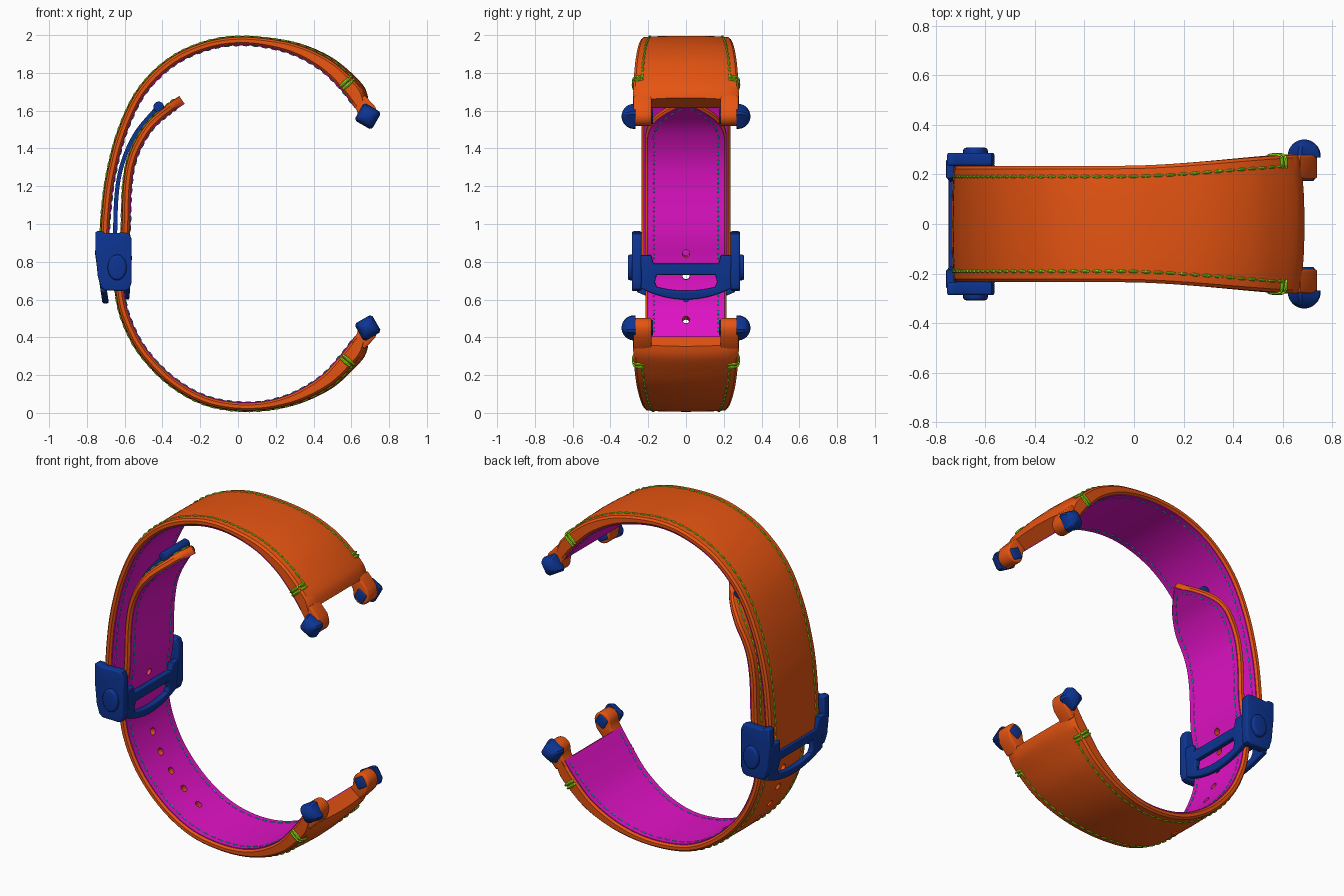
import bpy, bmesh
from math import sin, cos, pi, radians
from mathutils import Vector, Matrix

if "Cube" in bpy.data.objects:
    bpy.data.objects.remove(bpy.data.objects["Cube"])

def material(name, rgb):
    m = bpy.data.materials.new(name)
    m.diffuse_color = (*rgb, 1)
    m.use_nodes = True
    m.node_tree.nodes["Principled BSDF"].inputs["Base Color"].default_value = m.diffuse_color
    return m

ORANGE = material("leather", (0.80, 0.09, 0.006))
PINK = material("lining", (0.75, 0.006, 0.56))
BLUE = material("metal", (0.004, 0.035, 0.29))
GREEN = material("outer_thread", (0.30, 0.80, 0.01))
CYAN = material("inner_thread", (0.01, 0.70, 0.72))

def from_bm(name, bm, mat):
    bmesh.ops.recalc_face_normals(bm, faces=bm.faces[:])
    me = bpy.data.meshes.new(name)
    bm.to_mesh(me)
    bm.free()
    me.materials.clear()
    me.materials.append(mat)
    ob = bpy.data.objects.new(name, me)
    bpy.context.collection.objects.link(ob)
    return ob

def smooth(t):
    t = max(0, min(1, t))
    return t * t * (3 - 2 * t)

def loft(name, rings, mat):
    """Skin closed rings of points and cap both ends."""
    bm = bmesh.new()
    rings = [[bm.verts.new(p) for p in r] for r in rings]
    for a, b in zip(rings, rings[1:]):
        for k in range(len(a)):
            j = (k + 1) % len(a)
            bm.faces.new((a[k], a[j], b[j], b[k]))
    bm.faces.new(rings[0])
    bm.faces.new(rings[-1])
    return from_bm(name, bm, mat)

class Band:
    """A strip following a smooth curve in the xz plane; side = which way is outward."""
    def __init__(self, pts, side, w1=0.235, tip=0):
        p = [Vector(q) for q in pts]
        p = [2 * p[0] - p[1]] + p + [2 * p[-1] - p[-2]]
        self.q, self.s = [], [0]
        for a, b, c, d in zip(p, p[1:], p[2:], p[3:]):
            for t in (k / 12 for k in range(12)):
                self.q.append(0.5 * (2 * b + (c - a) * t + (2 * a - 5 * b + 4 * c - d) * t * t
                                     + (3 * b - a - 3 * c + d) * t ** 3))
        self.q.append(p[-2])
        for a, b in zip(self.q, self.q[1:]):
            self.s.append(self.s[-1] + (b - a).length)
        self.len, self.side, self.w1, self.tip = self.s[-1], side, w1, tip

    def at(self, s, y, off):
        q, n = self.q, len(self.q) - 1
        i = next((k for k in range(n - 1) if self.s[k + 1] >= s), n - 1)
        f = (s - self.s[i]) / (self.s[i + 1] - self.s[i])
        ta, tb = q[i + 1] - q[max(i - 1, 0)], q[min(i + 2, n)] - q[i]
        p, t = q[i].lerp(q[i + 1], f), ta.normalized().lerp(tb.normalized(), f).normalized()
        return Vector((p.x + self.side * t.y * off, y, p.y - self.side * t.x * off))

    def hw(self, s):
        w = self.w1 + (0.28 - self.w1) * smooth(1 - s / 0.8)
        if self.tip and s > self.len - self.tip:
            w *= max(0.02, 1 - ((s - self.len + self.tip) / self.tip) ** 1.9)
        return w

    def edge(self, s):  # side thickness, padded and rolled over towards the lug
        return 0.04 + 0.042 * smooth(1 - s / 0.7) - 0.02 * max(0, 1 - s / 0.07) ** 1.6

    def outer(self, s, y):
        return self.edge(s) + (0.006 + 0.016 * smooth(1 - s / 0.7)) * (1 - (y / self.hw(s)) ** 2)

    def sweep(self, name, mat, section, n=150):
        return loft(name, [[self.at(s, y, o) for y, o in section(s)]
                           for s in (self.len * i / n for i in range(n + 1))], mat)

    def leather(self, s):
        w, e = self.hw(s), self.edge(s)
        r = min(0.012, w * 0.3)
        half = [(w - r, 0), (w, 0.01), (w, e - 0.012), (w - r, self.outer(s, w - r) - 0.002)]
        half += [(w * u, self.outer(s, w * u)) for u in (0.75, 0.4)]
        return half + [(0, self.outer(s, 0))] + [(-y, o) for y, o in reversed(half)]

    def lining(self, s):
        w = max(0.002, self.hw(s) - 0.012)
        return [(w, -0.005), (w, 0.004), (-w, 0.004), (-w, -0.005)]

def facing(a, b):
    return Matrix.Translation((a + b) / 2) @ (b - a).to_track_quat('Z', 'Y').to_matrix().to_4x4()

def dashes(bm, pts, pitch, length, r):
    """Thread stitches laid along a polyline."""
    run, goal = 0, pitch / 2
    for a, b in zip(pts, pts[1:]):
        d = (b - a).length
        while d > 1e-6 and run + d >= goal:
            m = Matrix.Translation((a - b) / 2 + (b - a) * (goal - run) / d) @ facing(a, b)
            bmesh.ops.create_uvsphere(bm, u_segments=8, v_segments=6, radius=1,
                                      matrix=m @ Matrix.Diagonal((r, r, length / 2, 1)))
            goal += pitch
        run += d

def stitch(name, band, mat, outside):
    bm = bmesh.new()
    for sg in (-1, 1):
        pts, s = [], 0.12 if outside else 0.02
        while s < band.len - 0.015 and band.hw(s) > 0.048:
            y = band.hw(s) - 0.044
            pts.append(band.at(s, sg * y, band.outer(s, y) if outside else -0.005))
            s += 0.012
        dashes(bm, pts, 0.05, *((0.042, 0.0065) if outside else (0.034, 0.0045)))
        for s in (0.117, 0.137) if outside else ():  # double bar wrapping over the edge
            w, e = band.hw(s), band.edge(s)
            dashes(bm, [band.at(s, sg * y, band.outer(s, y)) for y in (w - 0.05, w - 0.004)], 0.046, 0.056, 0.009)
            dashes(bm, [band.at(s, sg * w, o) for o in (0, e)], e, e, 0.01)
    from_bm(name, bm, mat)

# Strap halves
upper = Band([(0.622, 1.617), (0.545, 1.717), (0.43, 1.825), (0.265, 1.91), (0.05, 1.95), (-0.15, 1.928),
              (-0.34, 1.842), (-0.495, 1.688), (-0.595, 1.48), (-0.655, 1.25), (-0.68, 1.05), (-0.687, 0.9),
              (-0.69, 0.76)], 1)
lower = Band([(0.622, 0.403), (0.545, 0.303), (0.435, 0.188), (0.265, 0.092), (0.07, 0.052), (-0.15, 0.08),
              (-0.338, 0.182), (-0.492, 0.343), (-0.58, 0.52), (-0.61, 0.68), (-0.602, 0.8), (-0.577, 0.95),
              (-0.567, 1.2), (-0.535, 1.36), (-0.457, 1.5), (-0.36, 1.588), (-0.285, 1.64)], -1, 0.215, 0.28)
for nm, band in (("upper", upper), ("lower", lower)):
    parts = [band.sweep(nm + "_strap", ORANGE, band.leather), band.sweep(nm + "_lining", PINK, band.lining)]
    stitch(nm + "_outer_stitching", band, GREEN, True)
    stitch(nm + "_inner_stitching", band, CYAN, False)

# Buckle holes punched through the lower strap
s_mid = min((abs(q.y - 0.495) + (q.x > -0.4) * 9, s) for q, s in zip(lower.q, lower.s))[1]
bm = bmesh.new()
for s in (s_mid + k * 0.12 for k in range(-4, 4)):
    bmesh.ops.create_cone(bm, cap_ends=True, segments=20, radius1=0.02, radius2=0.02, depth=0.12,
                          matrix=facing(lower.at(s, 0, -0.03), lower.at(s, 0, 0.09)))
cutter = from_bm("hole_cutter", bm, ORANGE)
cutter.hide_render = True
for ob in parts:
    mod = ob.modifiers.new("holes", 'BOOLEAN')
    mod.operation, mod.solver, mod.object = 'DIFFERENCE', 'EXACT', cutter
    bpy.context.view_layer.objects.active = ob
    bpy.ops.object.modifier_apply(modifier="holes")
bpy.data.objects.remove(cutter)

def plate(name, loops, half, bevel, matrix, mat):
    """Flat outline (further loops are holes) extruded both ways with rounded rims."""
    cu = bpy.data.curves.new(name, 'CURVE')
    cu.dimensions, cu.fill_mode = '2D', 'BOTH'
    cu.extrude, cu.bevel_depth, cu.offset, cu.bevel_resolution = half - bevel, bevel, -bevel, 2
    for loop in loops:
        sp = cu.splines.new('POLY')
        sp.points.add(len(loop) - 1)
        for p, (x, y) in zip(sp.points, loop):
            p.co = (x, y, 0, 1)
        sp.use_cyclic_u = True
    tmp = bpy.data.objects.new("tmp", cu)
    bpy.context.collection.objects.link(tmp)
    bm = bmesh.new()
    deps = bpy.context.evaluated_depsgraph_get()
    bm.from_mesh(bpy.data.meshes.new_from_object(tmp.evaluated_get(deps)))
    bpy.data.objects.remove(tmp)
    bm.transform(matrix)
    bmesh.ops.remove_doubles(bm, verts=bm.verts[:], dist=1e-5)
    from_bm(name, bm, mat)

def side_on(y):
    return Matrix.Translation((0, y, 0)) @ Matrix.Rotation(pi / 2, 4, 'X')

def arc(cx, cy, rx, ry, a0, a1, n):
    turns = [radians(a0 + (a1 - a0) * i / n) for i in range(n + 1)]
    return [(cx + rx * cos(a), cy + ry * sin(a)) for a in turns]

def square(cz, turn, r, cut):
    corners = [(-r, -r + cut), (-r + cut, -r), (r - cut, -r), (r, -r + cut),
               (r, r - cut), (r - cut, r), (-r + cut, r), (-r, r - cut)]
    rot = Matrix.Rotation(radians(turn), 2)
    return [tuple(Vector((0.687, cz)) + rot @ Vector(c)) for c in corners]

# End lugs, spring bars and their squarish domed caps
lug = [(0.60, 1.645), (0.63, 1.6)] + arc(0.687, 1.57, 0.052, 0.052, 175, 375, 12) + [(0.727, 1.62), (0.672, 1.68)]
for nm, outline, cz, turn in (("upper", lug, 1.57, -30), ("lower", [(x, 2.02 - z) for x, z in lug[::-1]], 0.45, 30)):
    for sg, sd in ((-1, "front"), (1, "back")):
        plate(f"{nm}_{sd}_lug", [outline], 0.048, 0.01, side_on(sg * 0.23), ORANGE)
        plate(f"{nm}_{sd}_bar", [square(cz, turn, 0.032, 0.006)], 0.051, 0.005, side_on(sg * 0.225), BLUE)
        steps = [(0.268, 1)] + [(0.275 + 0.066 * sin(u * pi / 20), max(0.08, cos(u * pi / 20))) for u in range(11)]
        loft(f"{nm}_{sd}_cap", [[(x, sg * y, z) for x, z in square(cz, turn, 0.053 * f, 0.012 * f)]
                                for y, f in steps], BLUE)

# Buckle side plates and push buttons
side = [(-0.745, 0.962), (-0.72, 0.962), (-0.70, 0.95), (-0.60, 0.955), (-0.575, 0.948), (-0.563, 0.92),
        (-0.563, 0.69), (-0.575, 0.655), (-0.60, 0.645), (-0.705, 0.648), (-0.725, 0.665), (-0.742, 0.72),
        (-0.755, 0.85), (-0.755, 0.955)]
for sg, sd in ((-1, "front"), (1, "back")):
    plate(f"buckle_{sd}_side", [side[::-1]], 0.026, 0.01, side_on(sg * 0.261), BLUE)
    plate(f"buckle_{sd}_button", [arc(-0.64, 0.77, 0.05, 0.068, 0, 345, 23)], 0.03, 0.012, side_on(sg * 0.278), BLUE)

# Buckle frames: crossbar with arched lower loop, inside and outside the wrist band
for name, w, top, low, x, tilt in (("buckle_inner_frame", 0.24, 0.835, 0.6, -0.583, 0.06),
                                   ("buckle_outer_frame", 0.26, 0.86, 0.58, -0.726, -0.15)):
    loop = [(w * u, low + 0.06 * u * u) for u in (i / 8 - 1 for i in range(17))]
    loop += [(w, top), (0.185, top), (0.172, 0.79), (-0.172, 0.79), (-0.185, top), (-w, top)]
    slot = [(0.155 * u, low + 0.047 + 0.02 * u * u) for u in (i / 6 - 1 for i in range(13))]
    slot += [(0.165, low + 0.092), (0.155, 0.73), (-0.155, 0.73), (-0.165, low + 0.092)]
    m = Matrix(((0, tilt, 1, x - tilt * 0.75), (1, 0, 0, 0), (0, 1, 0, 0), (0, 0, 0, 1)))
    plate(name, [loop, slot[::-1]], 0.017, 0.008, m, BLUE)

# Folding blade between the two straps, with a rolled hinge end
blade = Band([(-0.652, 0.9), (-0.643, 1.15), (-0.612, 1.32), (-0.54, 1.48), (-0.42, 1.625)], -1)
blade.sweep("folding_blade", BLUE, lambda s: [(0.1, -0.011), (0.1, 0.011), (-0.1, 0.011), (-0.1, -0.011)], 50)
plate("blade_hinge", [arc(-0.42, 1.62, 0.028, 0.028, 0, 345, 23)], 0.11, 0.006, side_on(0), BLUE)

# Smooth shading with crisp edges
for ob in bpy.context.scene.objects:
    ob.select_set(True)
bpy.context.view_layer.objects.active = ob
bpy.ops.object.shade_smooth_by_angle(angle=radians(35))
